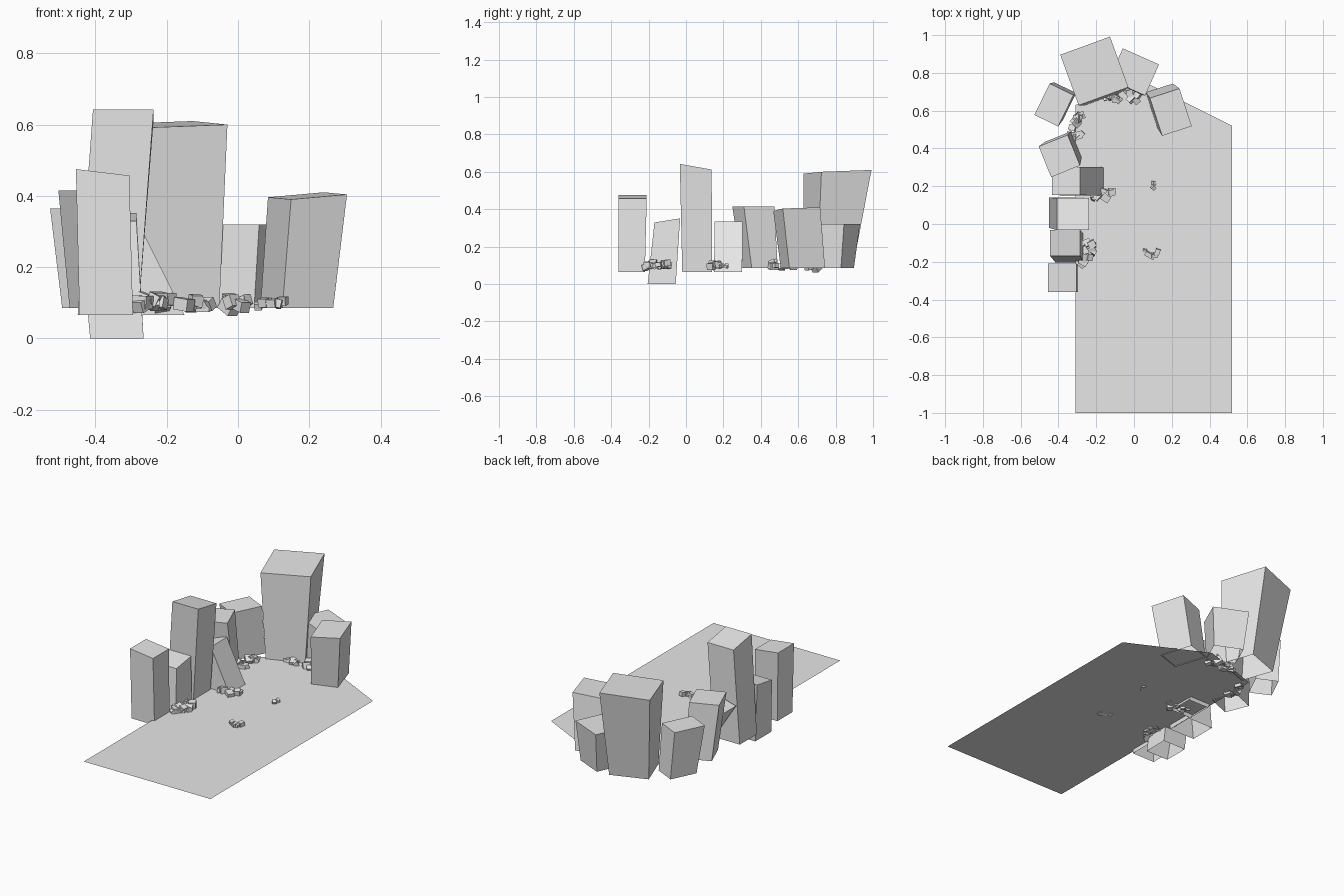
import bpy
import bmesh
import random
from math import radians
from mathutils import Matrix, Vector

random.seed(4)
if "Cube" in bpy.data.objects:
    bpy.data.objects.remove(bpy.data.objects["Cube"], do_unlink=True)

GROUND = 0.09

stone = bpy.data.materials.new("pale grey stone")
stone.use_nodes = True
grey = (0.8, 0.8, 0.8, 1)
stone.diffuse_color = grey
stone.node_tree.nodes["Principled BSDF"].inputs["Base Color"].default_value = grey


def finish(bm, name):
    mesh = bpy.data.meshes.new(name)
    bm.to_mesh(mesh)
    bm.free()
    mesh.materials.append(stone)
    obj = bpy.data.objects.new(name, mesh)
    bpy.context.collection.objects.link(obj)
    return obj


def block(name, base, base_size, top, top_size, angle=0, tilt=(0, 0)):
    """Open-bottomed slab, skewed and tapered between its base and top."""
    bm = bmesh.new()
    turn = Matrix.Rotation(radians(angle), 3, 'Z')
    corners = [(-1, -1), (1, -1), (1, 1), (-1, 1)]
    rings = []
    for centre, size, slope in ((base, base_size, (0, 0)), (top, top_size, tilt)):
        ring = []
        for sx, sy in corners:
            offset = turn @ Vector((sx * size[0] / 2, sy * size[1] / 2, 0))
            offset.z = sx * slope[0] + sy * slope[1]
            ring.append(bm.verts.new(Vector(centre) + offset))
        rings.append(ring)
    low, high = rings
    bm.faces.new(high)
    for i in range(4):
        j = (i + 1) % 4
        bm.faces.new((low[i], low[j], high[j], high[i]))
    return finish(bm, name)


def rubble(name, centre, spread, count, smallest, largest):
    """Heap of small tumbled cubes."""
    bm = bmesh.new()
    for _ in range(count):
        size = random.uniform(smallest, largest)
        place = Vector((centre[0] + random.uniform(-1, 1) * spread[0],
                        centre[1] + random.uniform(-1, 1) * spread[1],
                        GROUND + random.uniform(0, 0.6) * size))
        spin = Matrix.Rotation(random.uniform(0, 3), 4, 'Z')
        lean = Matrix.Rotation(random.uniform(-0.6, 0.6), 4, 'X')
        stretch = Matrix.Diagonal((1, random.uniform(0.7, 1.2), 0.9, 1))
        bmesh.ops.create_cube(bm, size=size,
                              matrix=Matrix.Translation(place) @ spin @ lean @ stretch)
    return finish(bm, name)


# Flat ground sheet with a pointed far end
bm = bmesh.new()
outline = [(-0.31, -1), (0.52, -1), (0.52, 0.52), (0.06, 0.75), (-0.31, 0.63)]
bm.faces.new([bm.verts.new((x, y, GROUND)) for x, y in outline])
finish(bm, "ground")

# Row of slabs along the side
block("row_front_slab", (-0.37, -0.29, 0.065), (0.15, 0.14),
      (-0.38, -0.285, 0.466), (0.15, 0.15), tilt=(-0.009, 0))
block("row_low_slab", (-0.34, -0.13, 0), (0.15, 0.15),
      (-0.365, -0.1, 0.34), (0.16, 0.137), tilt=(0, 0.011))
block("row_tall_slab", (-0.365, 0.06, 0.065), (0.17, 0.16),
      (-0.322, 0.052, 0.627), (0.17, 0.17), tilt=(0, -0.015))
block("leaning_slab", (-0.218, 0.225, 0.065), (0.136, 0.15),
      (-0.36, 0.228, 0.315), (0.15, 0.15), tilt=(0.02, 0))

# Slabs curving around the far end
block("bend_slab", (-0.375, 0.393, 0.085), (0.15, 0.15),
      (-0.395, 0.36, 0.415), (0.165, 0.175), angle=22)
block("corner_slab", (-0.4, 0.65, 0.085), (0.13, 0.16),
      (-0.424, 0.63, 0.365), (0.14, 0.185), angle=-26)
block("far_great_slab", (-0.19, 0.76, 0.085), (0.22, 0.2),
      (-0.21, 0.81, 0.6), (0.28, 0.285), angle=20, tilt=(0.005, 0.005))
block("far_low_slab", (0, 0.79, 0.085), (0.17, 0.16),
      (0, 0.805, 0.32), (0.21, 0.18), angle=-24)
block("far_end_slab", (0.165, 0.625, 0.085), (0.15, 0.2),
      (0.195, 0.592, 0.4), (0.165, 0.21), angle=18, tilt=(0.007, 0.003))

# Heaps of broken stone
rubble("far_rubble", (-0.07, 0.675), (0.1, 0.025), 15, 0.022, 0.042)
rubble("corner_rubble", (-0.31, 0.52), (0.03, 0.06), 12, 0.022, 0.042)
rubble("row_rubble", (-0.245, -0.15), (0.035, 0.07), 15, 0.022, 0.042)
rubble("middle_rubble", (-0.18, 0.15), (0.07, 0.03), 11, 0.02, 0.04)
rubble("open_ground_rubble", (0.09, -0.155), (0.035, 0.02), 6, 0.015, 0.028)
rubble("small_scatter", (0.1, 0.21), (0.015, 0.02), 4, 0.012, 0.022)
